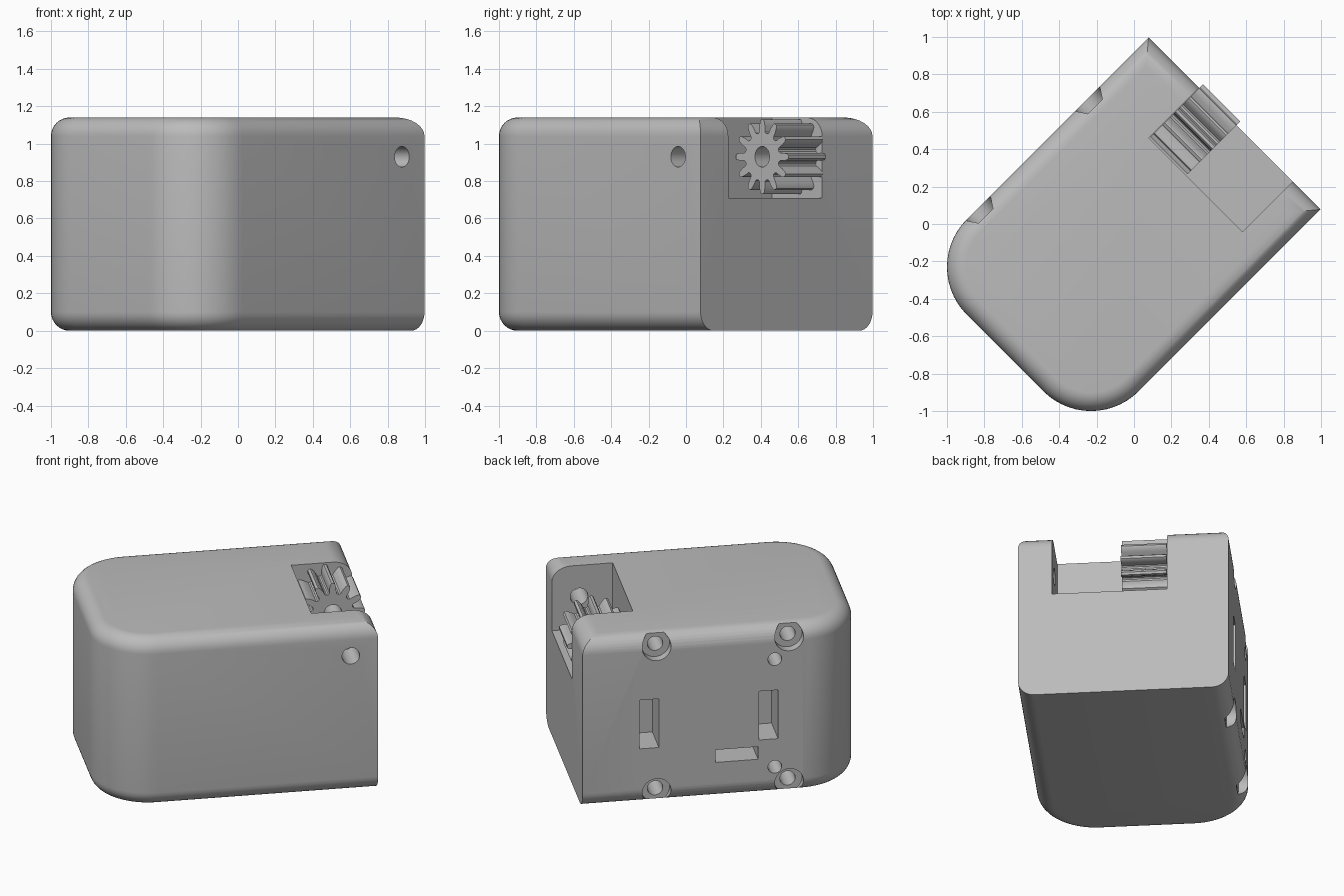
import bpy, bmesh, math
from mathutils import Matrix, Vector

cube = bpy.data.objects.get("Cube")
if cube:
    bpy.data.objects.remove(cube, do_unlink=True)

# One grey plastic for everything
grey = bpy.data.materials.new("grey_plastic")
grey.use_nodes = True
grey.diffuse_color = (0.5, 0.5, 0.5, 1)
grey.node_tree.nodes["Principled BSDF"].inputs["Base Color"].default_value = (0.5, 0.5, 0.5, 1)

# Parts are built with x along the length, then turned 45 degrees
TURN = Matrix.Rotation(math.radians(45), 4, 'Z')
HALF_W, HEIGHT, END, BACK = 0.65, 1.14, 0.76, -0.975
CORNER, FILLET = 0.36, 0.1
AXLE_X, AXLE_Z = 0.59, 0.93


def loft(name, rings):
    """Skin a stack of closed rings and cap both ends."""
    bm = bmesh.new()
    rows = [[bm.verts.new(p) for p in ring] for ring in rings]
    n = len(rows[0])
    for low, high in zip(rows, rows[1:]):
        for i in range(n):
            j = (i + 1) % n
            bm.faces.new((low[i], low[j], high[j], high[i]))
    bm.faces.new(rows[0][::-1])
    bm.faces.new(rows[-1])
    bmesh.ops.recalc_face_normals(bm, faces=bm.faces)
    mesh = bpy.data.meshes.new(name)
    bm.to_mesh(mesh)
    bm.free()
    mesh.materials.append(grey)
    obj = bpy.data.objects.new(name, mesh)
    bpy.context.collection.objects.link(obj)
    return obj


def box(x0, x1, y0, y1, z0, z1):
    return loft("box_cutter", [[(x0, y0, z), (x1, y0, z), (x1, y1, z), (x0, y1, z)]
                               for z in (z0, z1)])


def rod(x, z, r, y0, y1, sides=32):
    """Cylinder running across the width."""
    turn = [2 * math.pi * i / sides for i in range(sides)]
    return loft("round_cutter", [[(x + r * math.cos(a), y, z + r * math.sin(a)) for a in turn]
                                 for y in (y0, y1)])


def cut(obj, cutter):
    cutter.hide_render = True
    mod = obj.modifiers.new("cut", 'BOOLEAN')
    mod.operation, mod.solver, mod.object = 'DIFFERENCE', 'EXACT', cutter
    bpy.context.view_layer.objects.active = obj
    bpy.ops.object.modifier_apply(modifier=mod.name)
    bpy.data.objects.remove(cutter, do_unlink=True)


def finish(obj, angle):
    bpy.ops.object.select_all(action='DESELECT')
    obj.select_set(True)
    bpy.context.view_layer.objects.active = obj
    bpy.ops.object.shade_smooth_by_angle(angle=math.radians(angle))
    obj.matrix_world = TURN


def outline(z, inset, end_inset):
    """Plan of the housing: flat at one end, rounded corners at the other."""
    steps, r = 14, CORNER - inset
    x, y = BACK + CORNER, HALF_W - CORNER
    ring = [(END - end_inset, -HALF_W + inset, z), (END - end_inset, HALF_W - inset, z)]
    for side, start in ((1, 90), (-1, 180)):
        for i in range(steps + 1):
            a = math.radians(start + 90 * i / steps)
            ring.append((x + r * math.cos(a), side * y + r * math.sin(a), z))
    return ring


# Housing with rounded top and bottom edges; the bottom edge of the flat end stays sharp
rings, steps = [], 8
for i in range(steps + 1):
    a = math.pi / 2 * i / steps
    rings.append(outline(FILLET * (1 - math.sin(a)), FILLET * (1 - math.cos(a)), 0))
rings.reverse()
for i in range(steps + 1):
    a = math.pi / 2 * i / steps
    inset = FILLET * (1 - math.cos(a))
    rings.append(outline(HEIGHT - FILLET + FILLET * math.sin(a), inset, inset * 1.2))
housing = loft("housing", rings)

# Gear pocket and axle hole
cut(housing, box(0.38, 1, -0.44, 0.27, 0.71, 1.3))
cut(housing, rod(AXLE_X, AXLE_Z, 0.055, -0.8, -0.4))
cut(housing, rod(AXLE_X, AXLE_Z, 0.055, 0.2, 0.4))

# Countersunk screw holes on the mounting side
for x in (0.297, -0.53):
    for z in (0.08, 1.06):
        cut(housing, rod(x, z, 0.09, HALF_W - 0.06, 0.8))
        cut(housing, rod(x, z, 0.048, 0.4, 0.7))

# Pin holes and slots on the mounting side
for z in (0.19, 0.92):
    cut(housing, rod(-0.44, z, 0.043, 0.4, 0.8))
for x in (0.344, -0.4):
    cut(housing, box(x - 0.06, x + 0.06, 0.42, 0.8, 0.38, 0.71))
cut(housing, box(-0.335, -0.07, 0.42, 0.8, 0.25, 0.335))
finish(housing, 30)

# Pinion gear
TEETH = 12
tooth = [(0.128, -0.42), (0.135, -0.3), (0.165, -0.24), (0.19, -0.16), (0.2, -0.08),
         (0.2, 0.08), (0.19, 0.16), (0.165, 0.24), (0.135, 0.3), (0.128, 0.42)]
profile = [(r, math.pi / 2 + 2 * math.pi * (t + f) / TEETH) for t in range(TEETH) for r, f in tooth]
gear = loft("pinion_gear", [[(AXLE_X + r * math.cos(a), y, AXLE_Z + r * math.sin(a))
                             for r, a in profile] for y in (-0.014, 0.268)])
cut(gear, rod(AXLE_X, AXLE_Z, 0.055, -0.1, 0.4))
finish(gear, 35)
